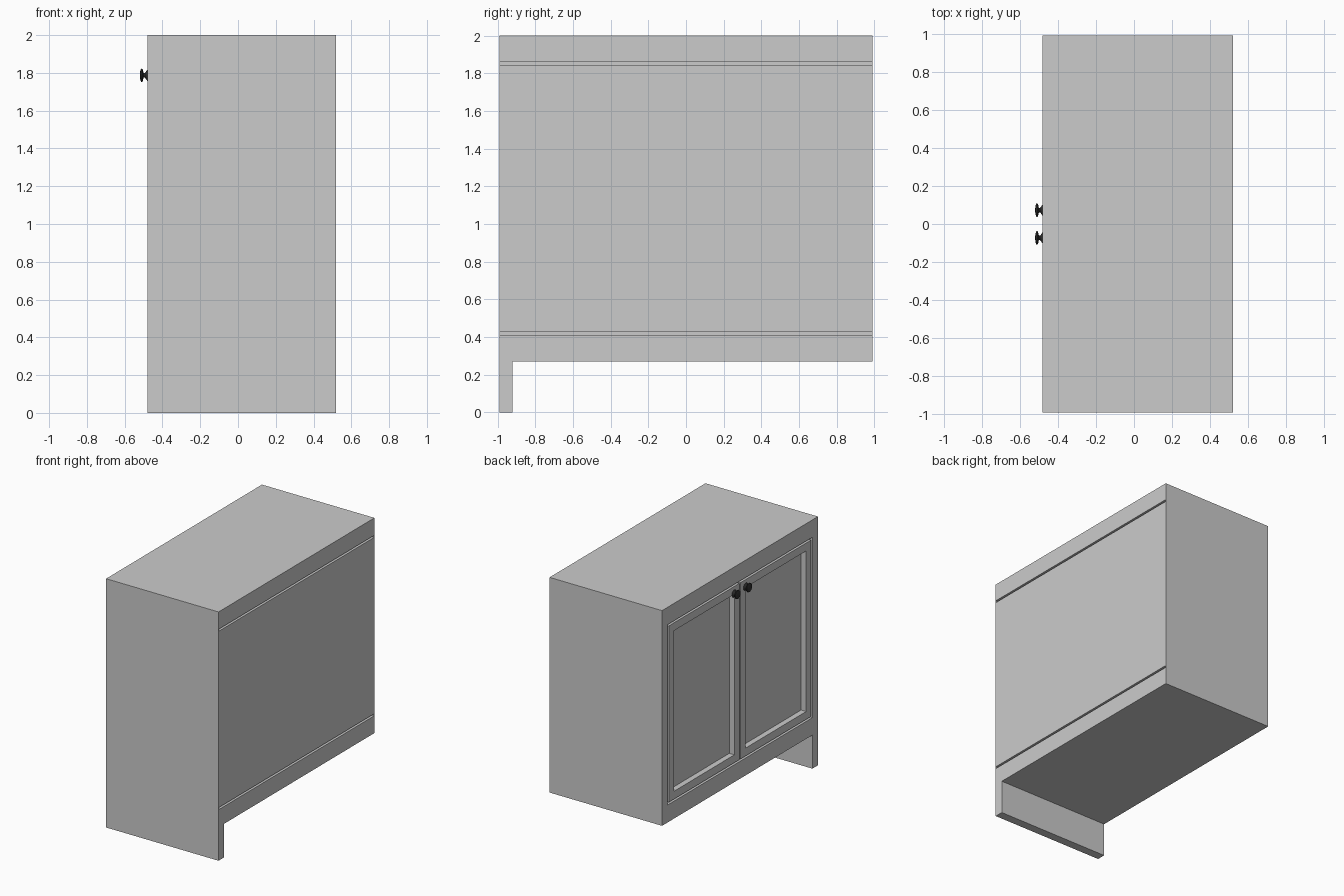
import bpy, bmesh, math
from mathutils import Matrix, Vector

if "Cube" in bpy.data.objects:
    bpy.data.objects.remove(bpy.data.objects["Cube"], do_unlink=True)

X0, X1 = -0.48, 0.52        # door side and rear side
W, INNER = 0.99, 0.92       # half width of cabinet and of door opening
Z_BASE, Z_TOP = 0.27, 2.0
Z_LOW, Z_HIGH = 0.41, 1.86  # door opening heights
GAP = 0.016


def material(name, value, roughness):
    m = bpy.data.materials.new(name)
    m.use_nodes = True
    colour = (value, value, value, 1)
    m.diffuse_color = colour
    bsdf = m.node_tree.nodes["Principled BSDF"]
    bsdf.inputs["Base Color"].default_value = colour
    bsdf.inputs["Roughness"].default_value = roughness
    return m


grey = material("light grey paint", 0.6, 0.6)
dark = material("dark metal", 0.03, 0.5)


def finish(name, bm, mat):
    bmesh.ops.recalc_face_normals(bm, faces=bm.faces[:])
    mesh = bpy.data.meshes.new(name)
    bm.to_mesh(mesh)
    bm.free()
    mesh.materials.append(mat)
    obj = bpy.data.objects.new(name, mesh)
    bpy.context.collection.objects.link(obj)
    return obj


def box(bm, lo, hi):
    lo, hi = Vector(lo), Vector(hi)
    m = Matrix.Translation((lo + hi) / 2) @ Matrix.Diagonal((*(hi - lo), 1))
    bmesh.ops.create_cube(bm, size=1, matrix=m)


# Carcass: side profile with one end panel reaching the floor
bm = bmesh.new()
outline = [(-W, 0), (-INNER, 0), (-INNER, Z_BASE), (W, Z_BASE), (W, Z_TOP), (-W, Z_TOP)]
face = bm.faces.new([bm.verts.new((X0, y, z)) for y, z in outline])
ext = bmesh.ops.extrude_face_region(bm, geom=[face])
bmesh.ops.translate(bm, vec=(X1 - X0, 0, 0),
                    verts=[v for v in ext["geom"] if isinstance(v, bmesh.types.BMVert)])
carcass = finish("carcass", bm, grey)

# Cut the door opening and the two narrow rear grooves
bm = bmesh.new()
box(bm, (X0 - 0.1, -INNER, Z_LOW), (X0 + 0.08, INNER, Z_HIGH))
for z in (Z_LOW, Z_HIGH - GAP):
    box(bm, (X1 - 0.02, -W + 0.003, z), (X1 + 0.1, W - 0.003, z + GAP))
cutter = finish("opening_cutter", bm, grey)
cutter.hide_render = True
cut = carcass.modifiers.new("openings", 'BOOLEAN')
cut.operation, cut.solver, cut.object = 'DIFFERENCE', 'EXACT', cutter
bpy.context.view_layer.objects.active = carcass
bpy.ops.object.modifier_apply(modifier=cut.name)
bpy.data.objects.remove(cutter, do_unlink=True)


def door(name, side):
    # Slab with a recessed centre panel
    bm = bmesh.new()
    ys = sorted((side * GAP / 2, side * (INNER - GAP)))
    box(bm, (X0, ys[0], Z_LOW + GAP), (X0 + 0.08, ys[1], Z_HIGH - GAP))
    front = min(bm.faces, key=lambda f: f.calc_center_median().x)
    bmesh.ops.inset_region(bm, faces=[front], thickness=0.09)
    ext = bmesh.ops.extrude_face_region(bm, geom=[front])
    bmesh.ops.delete(bm, geom=[front], context='FACES_ONLY')
    bmesh.ops.translate(bm, vec=(0.045, 0, 0),
                        verts=[v for v in ext["geom"] if isinstance(v, bmesh.types.BMVert)])
    return finish(name, bm, grey)


def knob(name, side):
    # Turned profile: (distance from door, radius)
    profile = [(0, 0.03), (0.006, 0.022), (0.013, 0.012), (0.02, 0.012),
               (0.024, 0.03), (0.028, 0.036), (0.034, 0.034), (0.038, 0.02), (0.04, 0)]
    bm = bmesh.new()
    centre = Vector((X0, side * 0.073, 1.787))
    verts = [bm.verts.new(centre + Vector((-d, 0, r))) for d, r in profile]
    edges = [bm.edges.new(pair) for pair in zip(verts, verts[1:])]
    bmesh.ops.spin(bm, geom=verts + edges, cent=centre, axis=(1, 0, 0),
                   angle=2 * math.pi, steps=20)
    bmesh.ops.remove_doubles(bm, verts=bm.verts[:], dist=0.0005)
    obj = finish(name, bm, dark)
    bpy.ops.object.select_all(action='DESELECT')
    obj.select_set(True)
    bpy.context.view_layer.objects.active = obj
    bpy.ops.object.shade_smooth_by_angle(angle=math.radians(40))


for label, side in (("near", -1), ("far", 1)):
    door(label + "_door", side)
    knob(label + "_knob", side)
